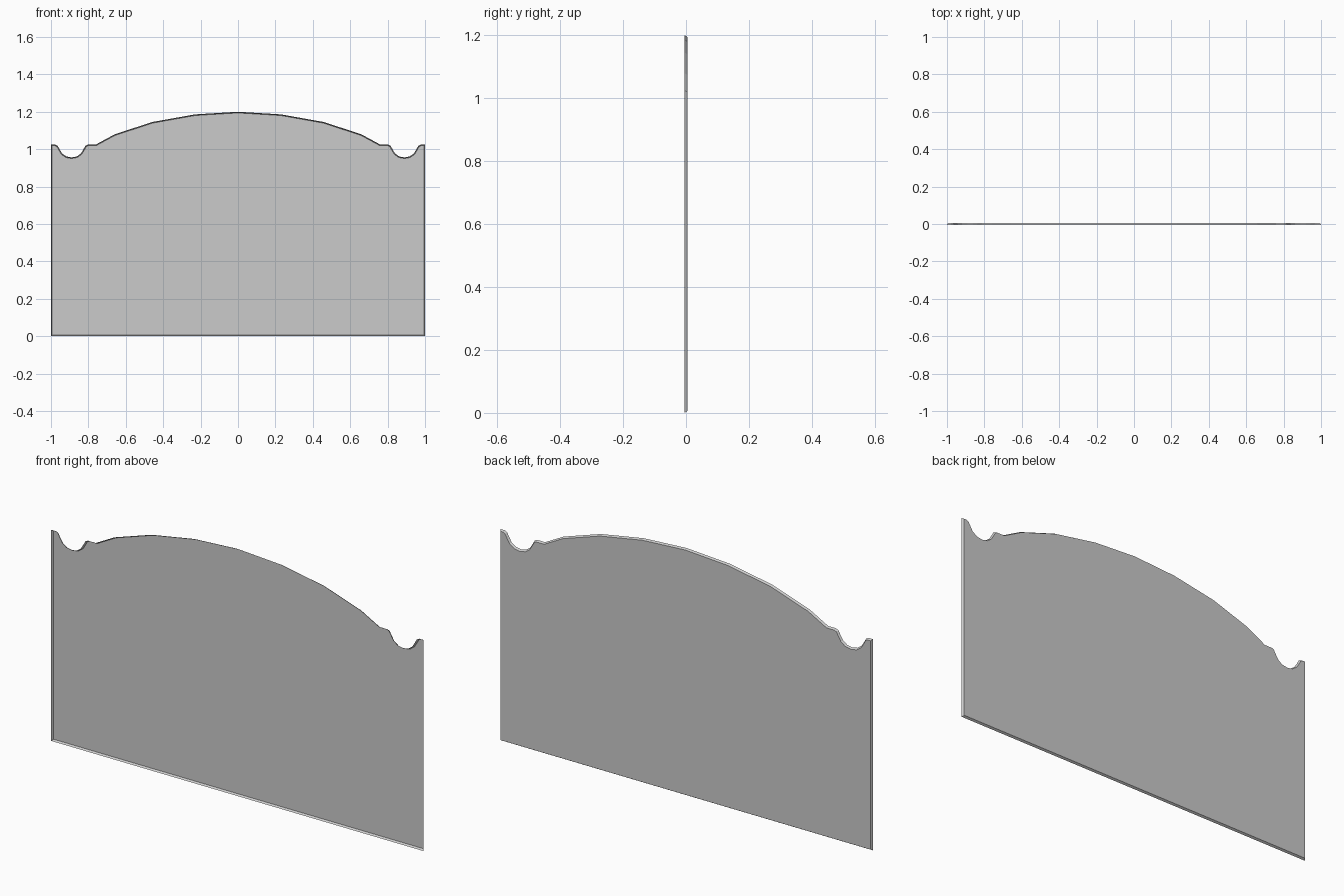
import bpy, bmesh
from mathutils import Vector

if "Cube" in bpy.data.objects:
    bpy.data.objects.remove(bpy.data.objects["Cube"])

FRONT, BACK, INSET = -0.005, 0.005, 0.006

# right half of the outline, from the crown down to the floor
half = [(0.23, 1.186), (0.46, 1.145), (0.66, 1.079), (0.76, 1.025),
        (0.803, 1.025), (0.816, 1.018), (0.826, 1.000), (0.840, 0.977),
        (0.862, 0.961), (0.890, 0.956), (0.918, 0.961), (0.940, 0.977),
        (0.954, 1.000), (0.964, 1.018), (0.977, 1.025), (1.0, 1.025), (1.0, 0.0)]
outline = [(0.0, 1.2)] + half + [(-x, z) for x, z in reversed(half)]
outline = [Vector(p) for p in outline]


def inset(points, d):
    """Mitred inward offset of a clockwise outline."""
    result = []
    for i, p in enumerate(points):
        a = (p - points[i - 1]).normalized()
        b = (points[(i + 1) % len(points)] - p).normalized()
        na, nb = Vector((a.y, -a.x)), Vector((b.y, -b.x))
        result.append(p + (na + nb) * d / (1 + na.dot(nb)))
    return result


# shallow panel: closed back face with a sloped rim, open at the front
bm = bmesh.new()
outer = [bm.verts.new((p.x, FRONT, p.y)) for p in outline]
inner = [bm.verts.new((p.x, BACK, p.y)) for p in inset(outline, INSET)]
bm.faces.new(inner)
for i in range(len(outer)):
    j = (i + 1) % len(outer)
    bm.faces.new((outer[i], outer[j], inner[j], inner[i]))
bmesh.ops.recalc_face_normals(bm, faces=bm.faces)
bm.faces.ensure_lookup_table()
if bm.faces[0].normal.y < 0:
    bmesh.ops.reverse_faces(bm, faces=bm.faces)

mesh = bpy.data.meshes.new("arched_panel")
bm.to_mesh(mesh)
bm.free()
bpy.context.collection.objects.link(bpy.data.objects.new("arched_panel", mesh))
